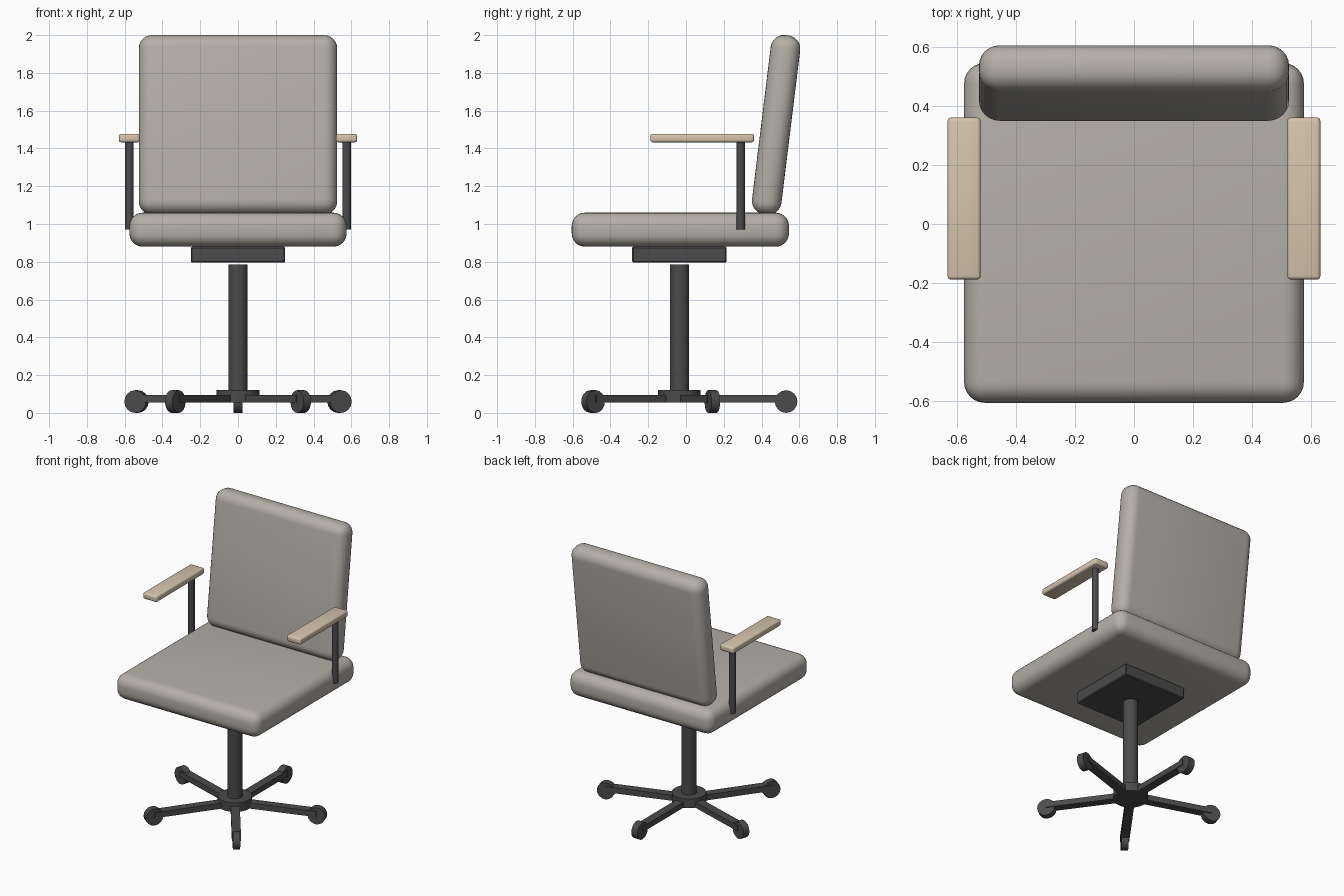
import bpy
from math import radians, sin, cos, pi

if "Cube" in bpy.data.objects:
    bpy.data.objects.remove(bpy.data.objects["Cube"])


def material(name, rgb):
    m = bpy.data.materials.new(name)
    m.diffuse_color = (*rgb, 1)
    m.use_nodes = True
    m.node_tree.nodes["Principled BSDF"].inputs["Base Color"].default_value = m.diffuse_color
    return m


FABRIC = material("fabric", (0.46, 0.43, 0.39))
WOOD = material("pale_wood", (0.68, 0.56, 0.42))
METAL = material("dark_metal", (0.07, 0.07, 0.072))


def finish(o, name, mat):
    o.name = name
    o.data.materials.append(mat)
    bpy.ops.object.shade_smooth_by_angle(angle=radians(35))
    return o


def box(name, loc, size, mat, bevel=0, segments=1, rot=(0, 0, 0)):
    bpy.ops.mesh.primitive_cube_add(size=1, location=loc, rotation=rot)
    o = bpy.context.object
    o.scale = size
    bpy.ops.object.transform_apply(location=False, rotation=False, scale=True)
    if bevel:
        b = o.modifiers.new("bevel", "BEVEL")
        b.width, b.segments = bevel, segments
        bpy.ops.object.modifier_apply(modifier="bevel")
    return finish(o, name, mat)


def cylinder(name, loc, radius, depth, mat, sides=24, rot=(0, 0, 0)):
    bpy.ops.mesh.primitive_cylinder_add(vertices=sides, radius=radius, depth=depth,
                                        location=loc, rotation=rot)
    return finish(bpy.context.object, name, mat)


AXIS_Y = -0.035  # centre of the pedestal

# Cushions
box("seat", (0, -0.03, 0.97), (1.15, 1.15, 0.18), FABRIC, 0.07, 6)
box("backrest", (0, 0.477, 1.525), (1.05, 0.157, 0.955), FABRIC, 0.07, 6,
    (radians(-7), 0, 0))

# Pedestal
box("seat_plate", (0, AXIS_Y, 0.8375), (0.5, 0.5, 0.085), METAL, 0.006)
cylinder("column", (0, AXIS_Y, 0.45), 0.05, 0.67, METAL)
cylinder("hub", (0, AXIS_Y, 0.0875), 0.113, 0.065, METAL)

# Five-spoke base, one spoke pointing to the back
REACH = 0.565
for i in range(5):
    a = pi / 2 + i * 2 * pi / 5
    dx, dy = cos(a), sin(a)
    box(f"spoke_{i + 1}", (dx * REACH / 2, AXIS_Y + dy * REACH / 2, 0.075),
        (REACH, 0.06, 0.04), METAL, rot=(0, 0, a))
    cylinder(f"caster_{i + 1}", (dx * REACH, AXIS_Y + dy * REACH, 0.06),
             0.06, 0.048, METAL, 16, (pi / 2, 0, a))

# Armrests
for side, s in (("right", 1), ("left", -1)):
    cylinder(f"{side}_arm_post", (s * 0.575, 0.29, 1.205), 0.022, 0.47, METAL, 16)
    box(f"{side}_arm_pad", (s * 0.575, 0.086, 1.455), (0.112, 0.548, 0.045), WOOD, 0.012, 3)
